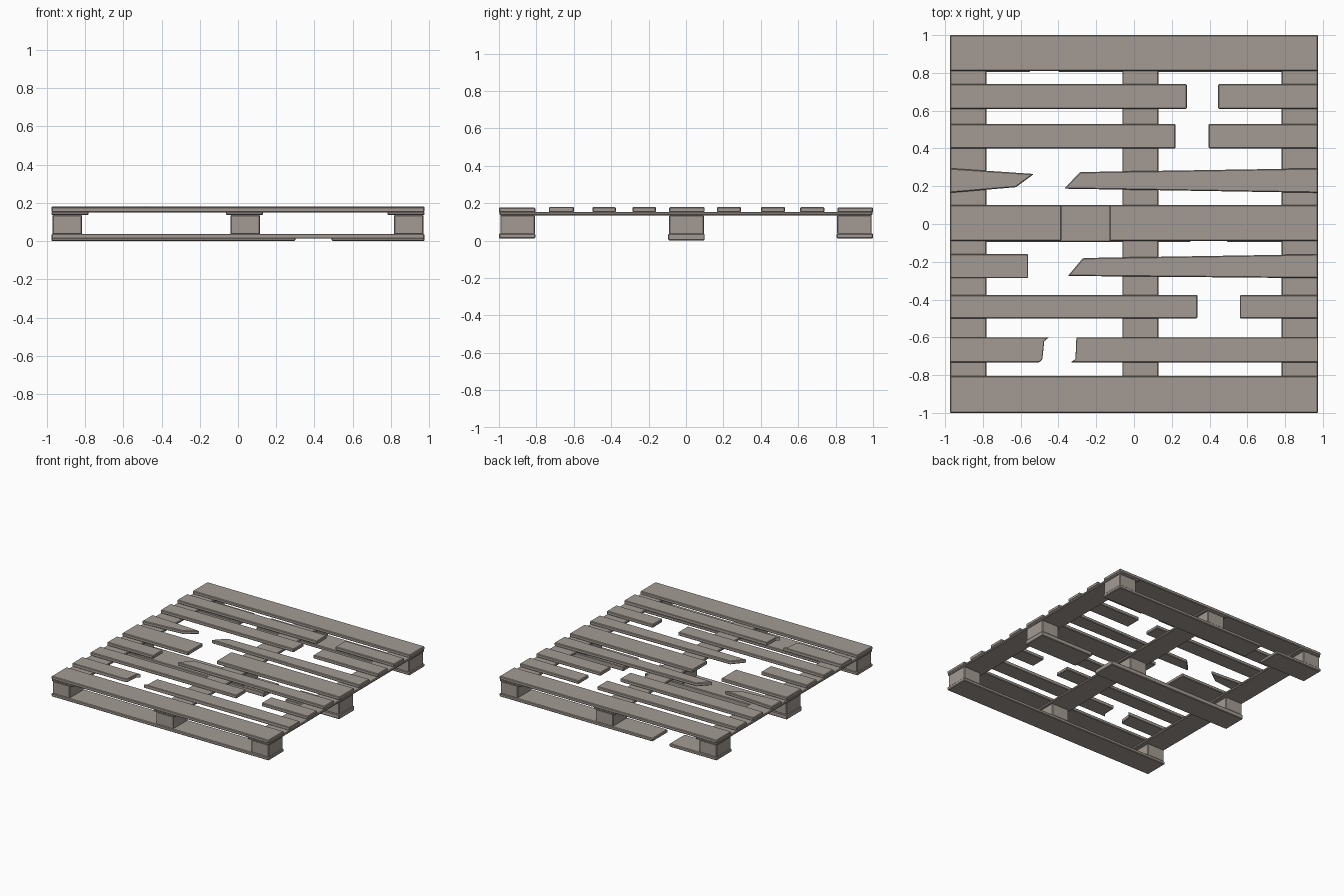
import bpy, bmesh

if "Cube" in bpy.data.objects:
    bpy.data.objects.remove(bpy.data.objects["Cube"])

wood = bpy.data.materials.new("weathered grey wood")
wood.diffuse_color = (0.37, 0.33, 0.295, 1)
wood.use_nodes = True
wood.node_tree.nodes["Principled BSDF"].inputs["Base Color"].default_value = wood.diffuse_color


def prism(name, outline, z0, z1, bevel=0.005):
    """Extrude a flat outline (counter-clockwise) from z0 to z1, with worn edges."""
    bm = bmesh.new()
    face = bm.faces.new([bm.verts.new((x, y, z0)) for x, y in outline])
    up = bmesh.ops.extrude_face_region(bm, geom=[face])
    verts = [v for v in up["geom"] if isinstance(v, bmesh.types.BMVert)]
    bmesh.ops.translate(bm, verts=verts, vec=(0, 0, z1 - z0))
    bmesh.ops.recalc_face_normals(bm, faces=bm.faces)
    mesh = bpy.data.meshes.new(name)
    bm.to_mesh(mesh)
    bm.free()
    mesh.materials.append(wood)
    ob = bpy.data.objects.new(name, mesh)
    bpy.context.collection.objects.link(ob)
    mod = ob.modifiers.new("worn edges", "BEVEL")
    mod.width = bevel
    mod.segments = 1
    return ob


def board(name, x0, x1, y0, y1, z0, z1):
    return prism(name, [(x0, y0), (x1, y0), (x1, y1), (x0, y1)], z0, z1)


E = 0.975                      # half length of the boards
TOP0, TOP1 = 0.152, 0.18       # deck plank heights

# Whole outer deck planks
board("deck_plank_back", -E, E, 0.81, 1.0, 0.15, 0.177)
board("deck_plank_front", -E, E, -1.0, -0.805, 0.15, 0.177)

# Deck planks snapped straight across: (y0, y1, end of left part, start of right part)
for i, (y0, y1, a, b) in enumerate([(0.61, 0.74, 0.28, 0.445),
                                    (0.40, 0.53, 0.22, 0.395),
                                    (-0.09, 0.10, -0.385, -0.13),
                                    (-0.50, -0.375, 0.335, 0.56)]):
    board(f"snapped_plank_left_{i}", -E, a, y0, y1, TOP0, TOP1)
    board(f"snapped_plank_right_{i}", b, E, y0, y1, TOP0, TOP1)

# Splintered deck planks
prism("splintered_plank_a_left",
      [(-E, 0.165), (-0.625, 0.195), (-0.53, 0.265), (-E, 0.295)], TOP0, TOP1)
prism("splintered_plank_a_right",
      [(-0.37, 0.187), (E, 0.165), (E, 0.295), (-0.285, 0.275)], TOP0, TOP1)
board("splintered_plank_b_left", -E, -0.56, -0.287, -0.16, TOP0, TOP1)
prism("splintered_plank_b_right",
      [(-0.35, -0.275), (E, -0.287), (E, -0.16), (-0.27, -0.18)], TOP0, TOP1)
prism("splintered_plank_c_left",
      [(-E, -0.732), (-0.50, -0.732), (-0.485, -0.715), (-0.475, -0.62),
       (-0.45, -0.60), (-E, -0.60)], TOP0, TOP1, 0.003)
prism("splintered_plank_c_right",
      [(-0.335, -0.732), (E, -0.732), (E, -0.60), (-0.305, -0.60),
       (-0.31, -0.715)], TOP0, TOP1, 0.003)

# Cross boards under the deck, running front to back
for side, x0, x1 in (("left", -E, -0.782), ("middle", -0.062, 0.13), ("right", 0.782, E)):
    board(f"cross_board_{side}", x0, x1, -0.997, 0.997, 0.135, 0.154)

# Nine spacer blocks
for row, y0, y1 in (("front", -0.993, -0.808), ("middle", -0.09, 0.095), ("back", 0.808, 0.993)):
    for side, x0, x1 in (("left", -0.97, -0.815), ("middle", -0.04, 0.115), ("right", 0.815, 0.97)):
        board(f"block_{row}_{side}", x0, x1, y0, y1, 0.034, 0.137)

# Bottom boards: front whole, middle and back broken
board("bottom_board_front", -E, E, -1.0, -0.805, 0.012, 0.038)
board("bottom_board_middle_left", -E, 0.30, -0.095, 0.10, 0.0, 0.037)
board("bottom_board_middle_right", 0.49, E, -0.095, 0.10, 0.0, 0.037)
board("bottom_board_back_left", -E, -0.55, 0.805, 1.0, 0.012, 0.038)
board("bottom_board_back_right", -0.40, E, 0.805, 1.0, 0.012, 0.038)
